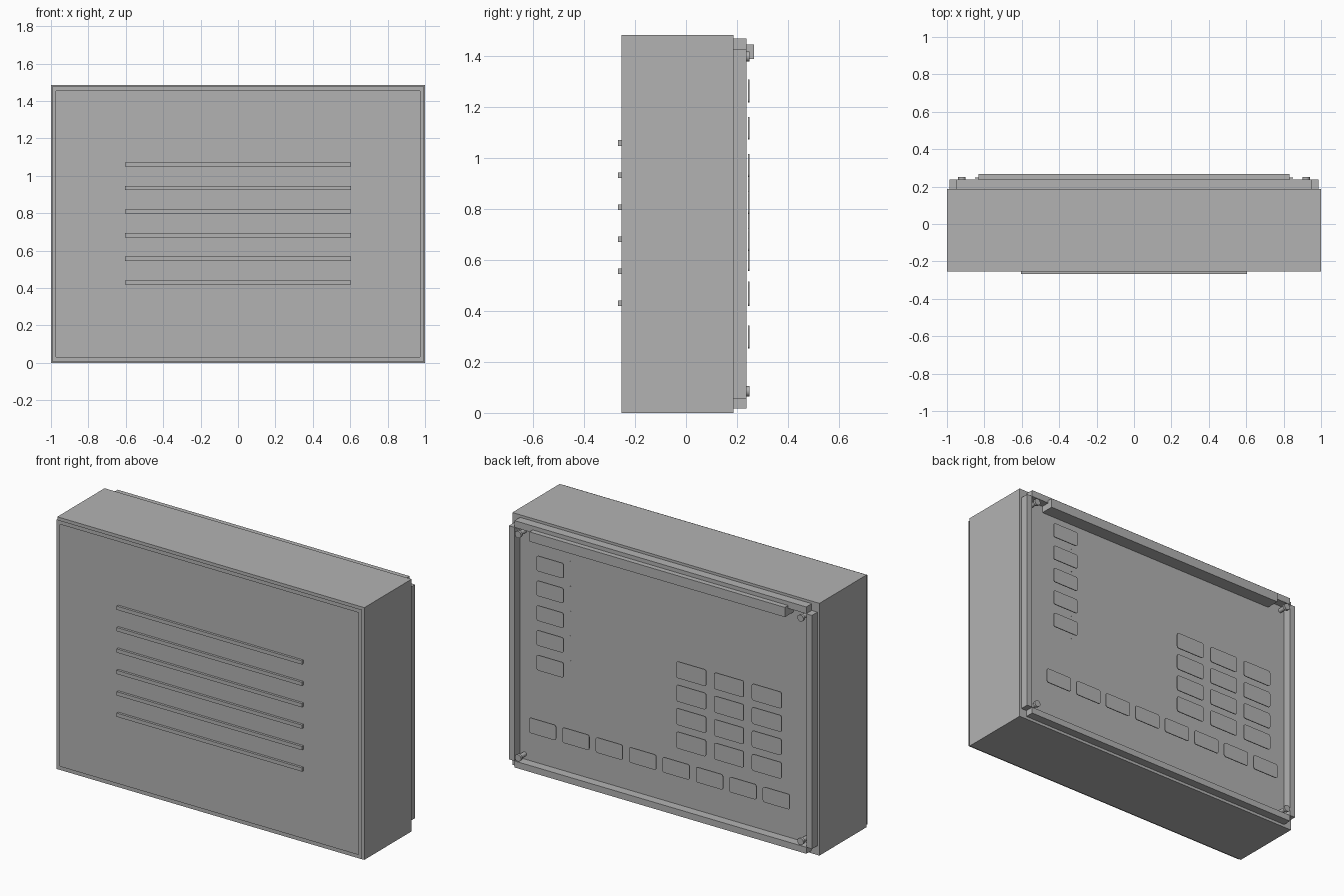
import bpy
import bmesh
import math
from mathutils import Matrix, Vector

cube = bpy.data.objects.get("Cube")
if cube:
    bpy.data.objects.remove(cube, do_unlink=True)

grey = bpy.data.materials.new("plain_grey")
grey.use_nodes = True
colour = (0.45, 0.45, 0.45, 1)
grey.diffuse_color = colour
grey.node_tree.nodes["Principled BSDF"].inputs["Base Color"].default_value = colour


def finish(name, bm):
    mesh = bpy.data.meshes.new(name)
    bm.to_mesh(mesh)
    bm.free()
    mesh.materials.append(grey)
    obj = bpy.data.objects.new(name, mesh)
    bpy.context.collection.objects.link(obj)
    return obj


def box(name, x, y, z, corner=0):
    """Box from (min, max) ranges, with optional rounded corners seen along y."""
    lo, hi = Vector((x[0], y[0], z[0])), Vector((x[1], y[1], z[1]))
    bm = bmesh.new()
    bmesh.ops.create_cube(bm, size=1)
    for v in bm.verts:
        v.co = (lo + hi) / 2 + v.co * (hi - lo)
    if corner:
        edges = [e for e in bm.edges
                 if abs(e.verts[0].co.y - e.verts[1].co.y) > 0.001]
        bmesh.ops.bevel(bm, geom=edges, offset=corner, segments=3,
                        profile=0.5, affect='EDGES')
    return finish(name, bm)


def rod(name, x, z, y0, y1, radius):
    bm = bmesh.new()
    place = Matrix.Translation((x, (y0 + y1) / 2, z)) @ Matrix.Rotation(math.pi / 2, 4, 'X')
    bmesh.ops.create_cone(bm, cap_ends=True, segments=24, radius1=radius,
                          radius2=radius, depth=y1 - y0, matrix=place)
    obj = finish(name, bm)
    bpy.ops.object.select_all(action='DESELECT')
    obj.select_set(True)
    bpy.context.view_layer.objects.active = obj
    bpy.ops.object.shade_smooth_by_angle()


def key(name, x, z, width, height):
    box(name, (x - width / 2, x + width / 2), (0.244, 0.249),
        (z - height / 2, z + height / 2), corner=0.012)


TOP = 1.485
BACK = 0.187
RIM = 0.238

# Main housing
box("housing", (-1, 1), (-0.253, BACK), (0, TOP))

# Thin border floating ahead of the front panel
bm = bmesh.new()
outer = [(-0.995, 0.008), (0.995, 0.008), (0.995, 1.477), (-0.995, 1.477)]
inner = [(-0.972, 0.031), (0.972, 0.031), (0.972, 1.454), (-0.972, 1.454)]
ring_out = [bm.verts.new((x, -0.268, z)) for x, z in outer]
ring_in = [bm.verts.new((x, -0.268, z)) for x, z in inner]
for i in range(4):
    j = (i + 1) % 4
    bm.faces.new((ring_out[i], ring_out[j], ring_in[j], ring_in[i]))
finish("front_border", bm)

# Horizontal ribs on the front
for i in range(6):
    z = 0.43 + 0.126 * i
    box(f"front_rib_{i + 1}", (-0.603, 0.603), (-0.267, -0.25), (z - 0.011, z + 0.011))

# Raised rim bars around the back, open at the corners
for side, (a, b) in {"left": (0.95, 0.987), "right": (-0.987, -0.95)}.items():
    box(f"{side}_rim", (a, b), (BACK - 0.01, RIM), (0.055, 1.43))
box("bottom_rim", (-0.95, 0.95), (BACK - 0.01, RIM), (0.017, 0.055))
box("top_rim", (-0.95, 0.95), (BACK - 0.01, RIM), (1.43, 1.47))

# Long strip below the top rim
box("top_strip", (-0.832, 0.832), (BACK - 0.01, 0.268), (1.39, 1.447))

# Corner screws
for x in (-0.92, 0.92):
    for z in (0.085, 1.4):
        rod("screw_shaft", x, z, BACK - 0.01, 0.238, 0.013)
        rod("screw_head", x, z, 0.235, 0.25, 0.02)

# Column of function keys, each with a small marker behind it
for i in range(5):
    z = 1.264 - 0.146 * i
    key(f"function_key_{i + 1}", 0.712, z, 0.176, 0.09)
    box(f"key_marker_{i + 1}", (0.617, 0.623), (BACK - 0.002, BACK + 0.003),
        (z - 0.035, z + 0.035))

# Row of keys along the bottom
for i in range(8):
    key(f"bottom_key_{i + 1}", 0.7615 - 0.2176 * i, 0.298, 0.176, 0.09)

# Keypad block
for row in range(4):
    for col in range(3):
        key(f"keypad_{row + 1}_{col + 1}", -0.207 - 0.246 * col,
            0.882 - 0.138 * row, 0.194, 0.098)
